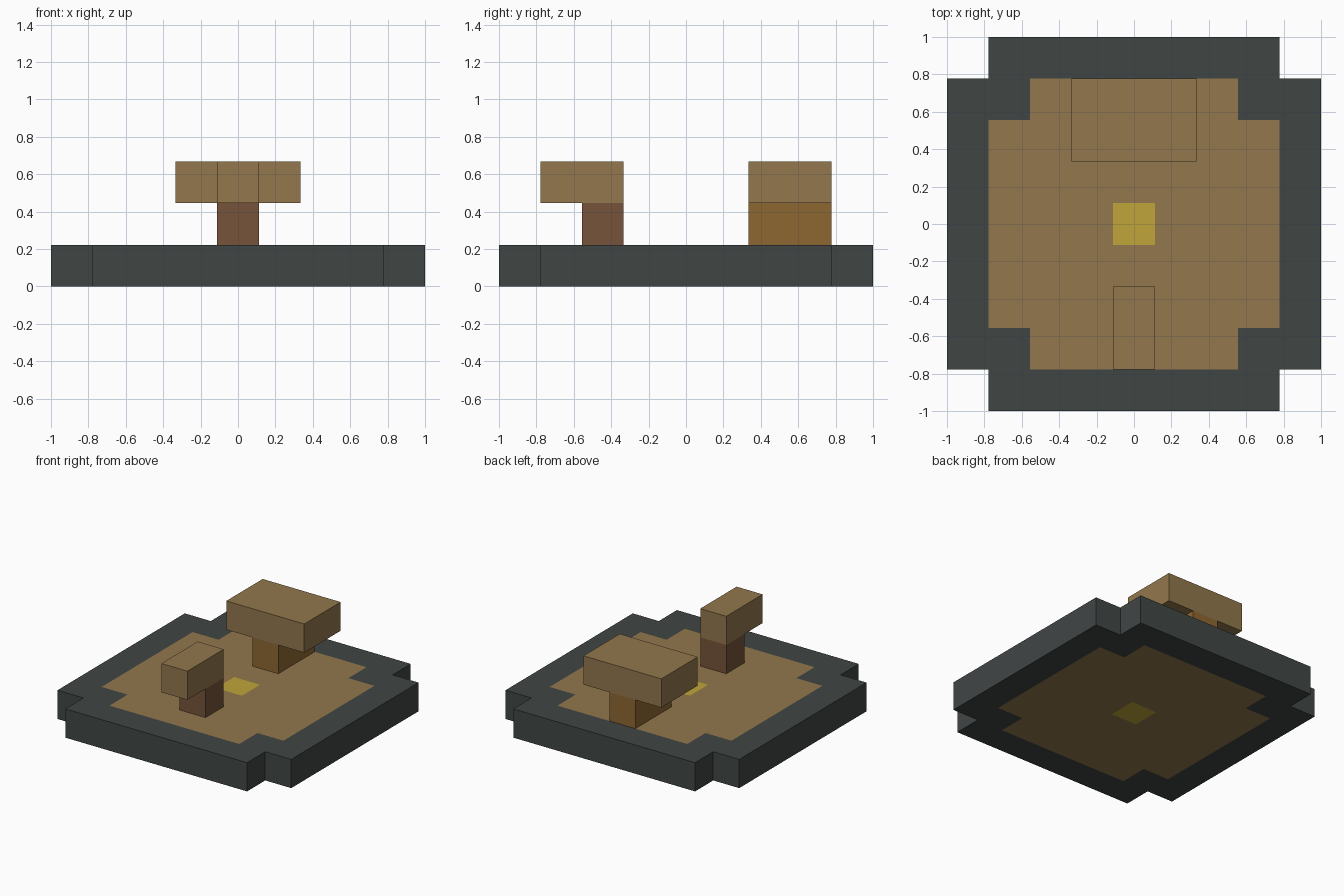
import bpy
import bmesh
from mathutils import Vector

if "Cube" in bpy.data.objects:
    bpy.data.objects.remove(bpy.data.objects["Cube"], do_unlink=True)

N = 9          # the model sits on a nine by nine grid
U = 2 / N      # one grid unit


def linear(c):
    c /= 255
    return c / 12.92 if c <= 0.04045 else ((c + 0.055) / 1.055) ** 2.4


def material(name, *rgb):
    colour = (*[linear(c) for c in rgb], 1)
    m = bpy.data.materials.new(name)
    m.use_nodes = True
    m.diffuse_color = colour
    m.node_tree.nodes["Principled BSDF"].inputs["Base Color"].default_value = colour
    return m


slate = material("slate", 64, 70, 69)
tan = material("tan", 146, 119, 77)
yellow = material("yellow", 192, 165, 58)
brown = material("brown", 118, 84, 58)
ochre = material("ochre", 141, 103, 49)


def add_object(name, bm, *materials):
    mesh = bpy.data.meshes.new(name)
    bm.to_mesh(mesh)
    bm.free()
    for m in materials:
        mesh.materials.append(m)
    obj = bpy.data.objects.new(name, mesh)
    bpy.context.collection.objects.link(obj)
    return obj


def block(name, mat, width, y0, y1, level):
    """Box centred on x, one unit tall, measured in grid units."""
    bm = bmesh.new()
    bmesh.ops.create_cube(bm, size=1)
    bmesh.ops.scale(bm, vec=Vector((width, y1 - y0, 1)) * U, verts=bm.verts)
    obj = add_object(name, bm, mat)
    obj.location = Vector((0, (y0 + y1) / 2, level + 0.5)) * U
    return obj


# Base slab: square cells with cut corners, coloured by distance from the centre
bm = bmesh.new()
bmesh.ops.create_grid(bm, x_segments=N, y_segments=N, size=1)
corners = []
for f in bm.faces:
    c = f.calc_center_median() / U
    i, j = abs(round(c.x)), abs(round(c.y))
    if i == j == 4:
        corners.append(f)
    elif i == j == 0:
        f.material_index = 2
    elif max(i, j) <= 3 and i + j < 6:
        f.material_index = 1
bmesh.ops.delete(bm, geom=corners, context='FACES')
base = add_object("base_slab", bm, slate, tan, yellow)
base.location.z = U
thick = base.modifiers.new("thickness", 'SOLIDIFY')
thick.thickness = U
thick.offset = -1

# Front post with its overhanging cap
block("front_post", brown, 1, -2.5, -1.5, 1)
block("front_cap", tan, 1, -3.5, -1.5, 2)

# Rear post with its wide cap
block("rear_post", ochre, 1, 1.5, 3.5, 1)
block("rear_cap", tan, 3, 1.5, 3.5, 2)
